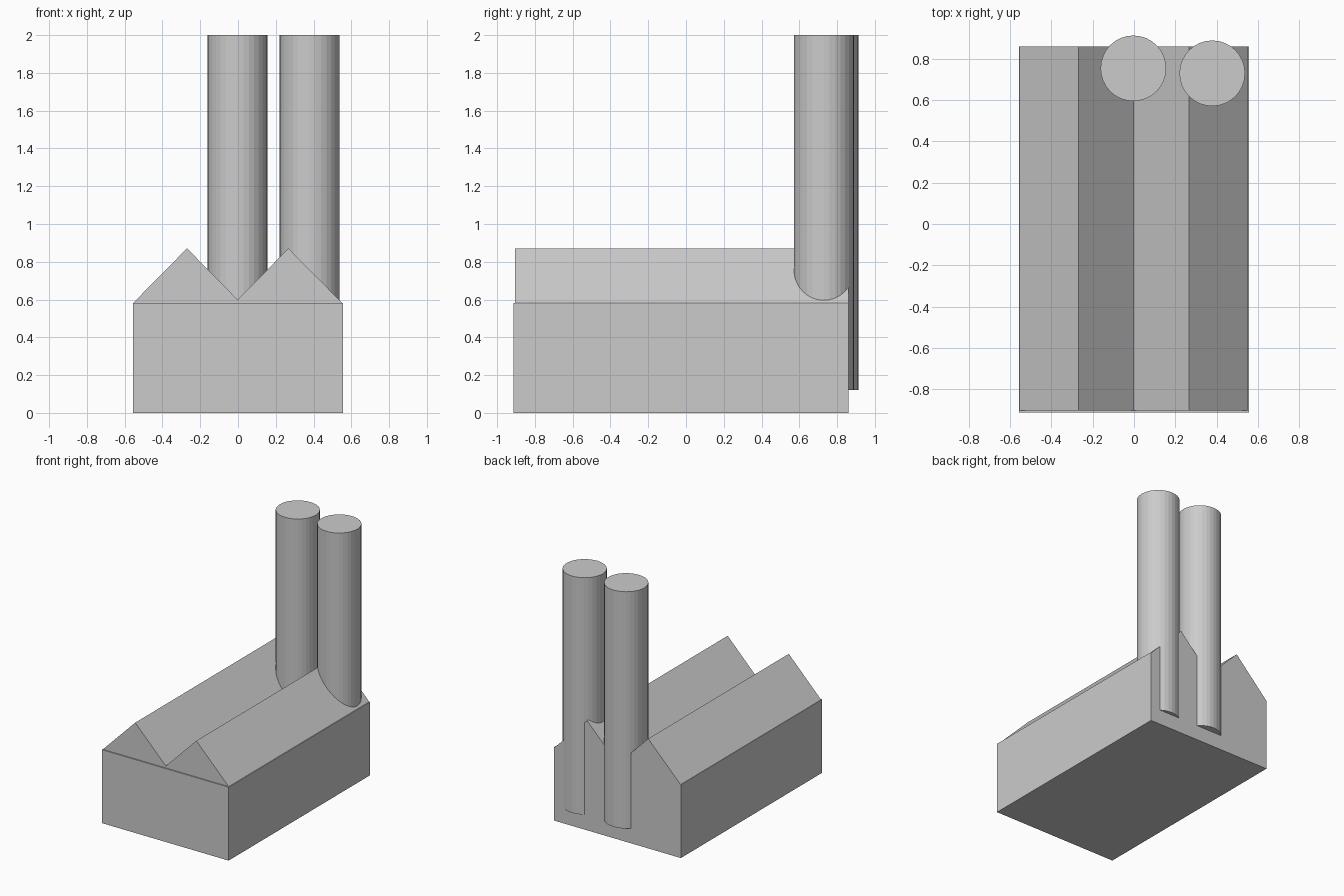
import bpy
import bmesh

if "Cube" in bpy.data.objects:
    bpy.data.objects.remove(bpy.data.objects["Cube"])

BACK = 0.86      # shared rear wall plane
EAVES = 0.583    # height where walls meet roofs


def extrude_profile(name, profile, y0, y1):
    """Solid prism from an (x, z) outline run along y."""
    bm = bmesh.new()
    face = bm.faces.new([bm.verts.new((x, y0, z)) for x, z in profile])
    ext = bmesh.ops.extrude_face_region(bm, geom=[face])
    moved = [v for v in ext["geom"] if isinstance(v, bmesh.types.BMVert)]
    bmesh.ops.translate(bm, verts=moved, vec=(0, y1 - y0, 0))
    bmesh.ops.recalc_face_normals(bm, faces=bm.faces)
    mesh = bpy.data.meshes.new(name)
    bm.to_mesh(mesh)
    bm.free()
    obj = bpy.data.objects.new(name, mesh)
    bpy.context.collection.objects.link(obj)
    return obj


# Main hall
extrude_profile("factory_hall",
                [(-0.557, 0), (0.557, 0), (0.557, EAVES), (-0.557, EAVES)],
                -0.913, BACK)

# Twin gable roofs, overlapping slightly at the valley
for name, x in (("left_roof", -0.27), ("right_roof", 0.267)):
    extrude_profile(name,
                    [(x - 0.284, EAVES), (x + 0.284, EAVES), (x, 0.871)],
                    -0.904, BACK)

# Chimneys sunk into the rear wall
for name, x, y in (("left_chimney", -0.003, 0.754), ("right_chimney", 0.379, 0.73)):
    bpy.ops.mesh.primitive_cylinder_add(vertices=32, radius=0.159, depth=1.88,
                                        location=(x, y, 1.06))
    bpy.context.object.name = name
